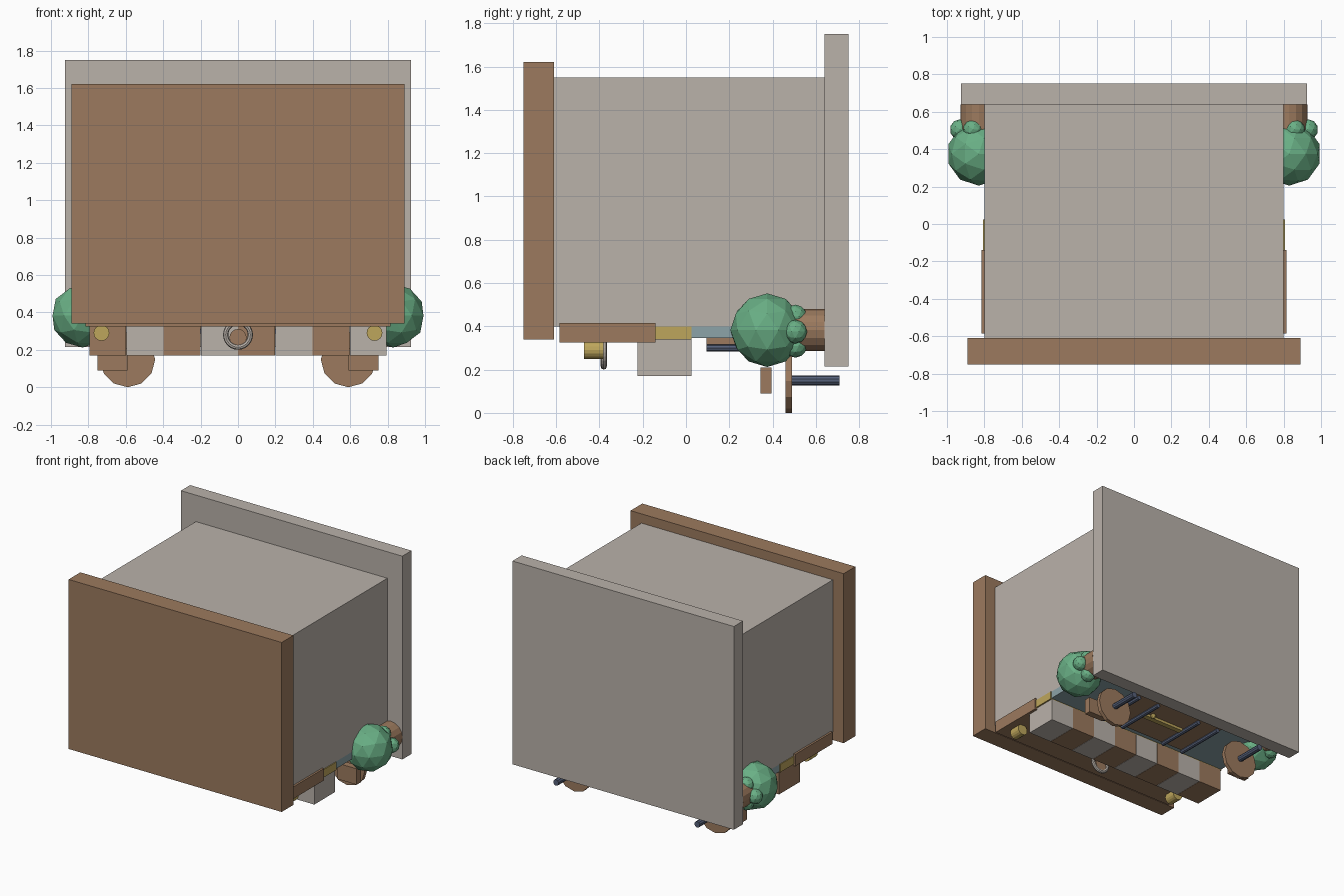
import bpy
import math

cube = bpy.data.objects.get("Cube")
if cube:
    bpy.data.objects.remove(cube, do_unlink=True)


def material(name, rgb):
    lin = [((c / 255 + 0.055) / 1.055) ** 2.4 for c in rgb]
    m = bpy.data.materials.new(name)
    m.use_nodes = True
    m.diffuse_color = (*lin, 1)
    m.node_tree.nodes["Principled BSDF"].inputs["Base Color"].default_value = (*lin, 1)
    return m


BROWN = material("wood_brown", (156, 122, 94))
GREY = material("warm_grey", (186, 178, 170))
GREEN = material("leaf_green", (105, 175, 133))
GOLD = material("dull_gold", (190, 166, 92))
SLATE = material("slate_blue", (86, 97, 122))
TEAL = material("pale_teal", (140, 163, 168))


def finish(name, mat):
    ob = bpy.context.object
    ob.name = name
    ob.data.materials.append(mat)
    return ob


def box(name, mat, x, y, z):
    """Box given as (min, max) along each axis."""
    spans = (x, y, z)
    bpy.ops.mesh.primitive_cube_add(size=1, location=[(a + b) / 2 for a, b in spans])
    ob = finish(name, mat)
    ob.scale = [b - a for a, b in spans]
    return ob


def rod(name, mat, x, z, y, radius, sides=12):
    """Cylinder lying along y."""
    bpy.ops.mesh.primitive_cylinder_add(
        vertices=sides, radius=radius, depth=y[1] - y[0],
        location=(x, (y[0] + y[1]) / 2, z), rotation=(math.pi / 2, 0, 0))
    return finish(name, mat)


def ball(name, mat, loc, radius, detail):
    bpy.ops.mesh.primitive_ico_sphere_add(subdivisions=detail, radius=radius, location=loc)
    return finish(name, mat)


# Main block and its end slabs
box("main_block", GREY, (-0.8, 0.8), (-0.61, 0.64), (0.4, 1.55))
box("front_slab", BROWN, (-0.89, 0.89), (-0.75, -0.61), (0.34, 1.62))
box("back_slab", GREY, (-0.925, 0.925), (0.64, 0.75), (0.215, 1.75))

# Layered floor beneath the block
box("front_floor", BROWN, (-0.815, 0.815), (-0.585, -0.14), (0.325, 0.415))
box("gold_strip", GOLD, (-0.806, 0.806), (-0.14, 0.025), (0.34, 0.4))
box("teal_floor", TEAL, (-0.8, 0.8), (0.025, 0.64), (0.345, 0.4))

# Row of alternating blocks
for i in range(8):
    left = -0.795 + i * 0.199
    box(f"row_block_{i + 1}", GREY if i % 2 else BROWN,
        (left, left + 0.197), (-0.225, 0.025), (0.17, 0.34))

# Low panel with rods and a gold bar
box("panel", BROWN, (-0.4, 0.4), (0.095, 0.52), (0.315, 0.345))
for i, x in enumerate((-0.37, -0.19, 0.19, 0.37)):
    rod(f"panel_rod_{i + 1}", SLATE, x, 0.3, (0.095, 0.5), 0.016, 8)
box("gold_bar", GOLD, (-0.17, 0.17), (0.3, 0.34), (0.295, 0.317))
ball("gold_knob", GOLD, (0.12, 0.36, 0.3), 0.02, 2)

# Ring with a disc in the middle
bpy.ops.mesh.primitive_torus_add(
    major_segments=24, minor_segments=8, major_radius=0.066, minor_radius=0.014,
    location=(0, -0.38, 0.28), rotation=(math.pi / 2, 0, 0))
finish("ring", GREY)
rod("ring_disc", BROWN, 0, 0.265, (-0.385, -0.37), 0.046, 16)

# Parts repeated on both sides
for side, s in (("left", 1), ("right", -1)):
    rod(f"{side}_gold_lamp", GOLD, s * 0.73, 0.29, (-0.47, -0.38), 0.042, 16)
    rod(f"{side}_wheel", BROWN, s * 0.59, 0.147, (0.46, 0.49), 0.147, 12)
    rod(f"{side}_axle", SLATE, s * 0.59, 0.15, (0.49, 0.71), 0.023, 10)
    box(f"{side}_hanging_block", BROWN, sorted((s * 0.59, s * 0.75)), (0.345, 0.395), (0.09, 0.21))
    rod(f"{side}_trunk", BROWN, s * 0.83, 0.382, (0.45, 0.64), 0.097, 16)
    ball(f"{side}_foliage", GREEN, (s * 0.83, 0.375, 0.382), 0.17, 2)
    for i, (x, z) in enumerate(((0.86, 0.445), (0.93, 0.375), (0.86, 0.31), (0.78, 0.38))):
        ball(f"{side}_leaf_clump_{i + 1}", GREEN, (s * x, 0.505, z), 0.055, 2)
